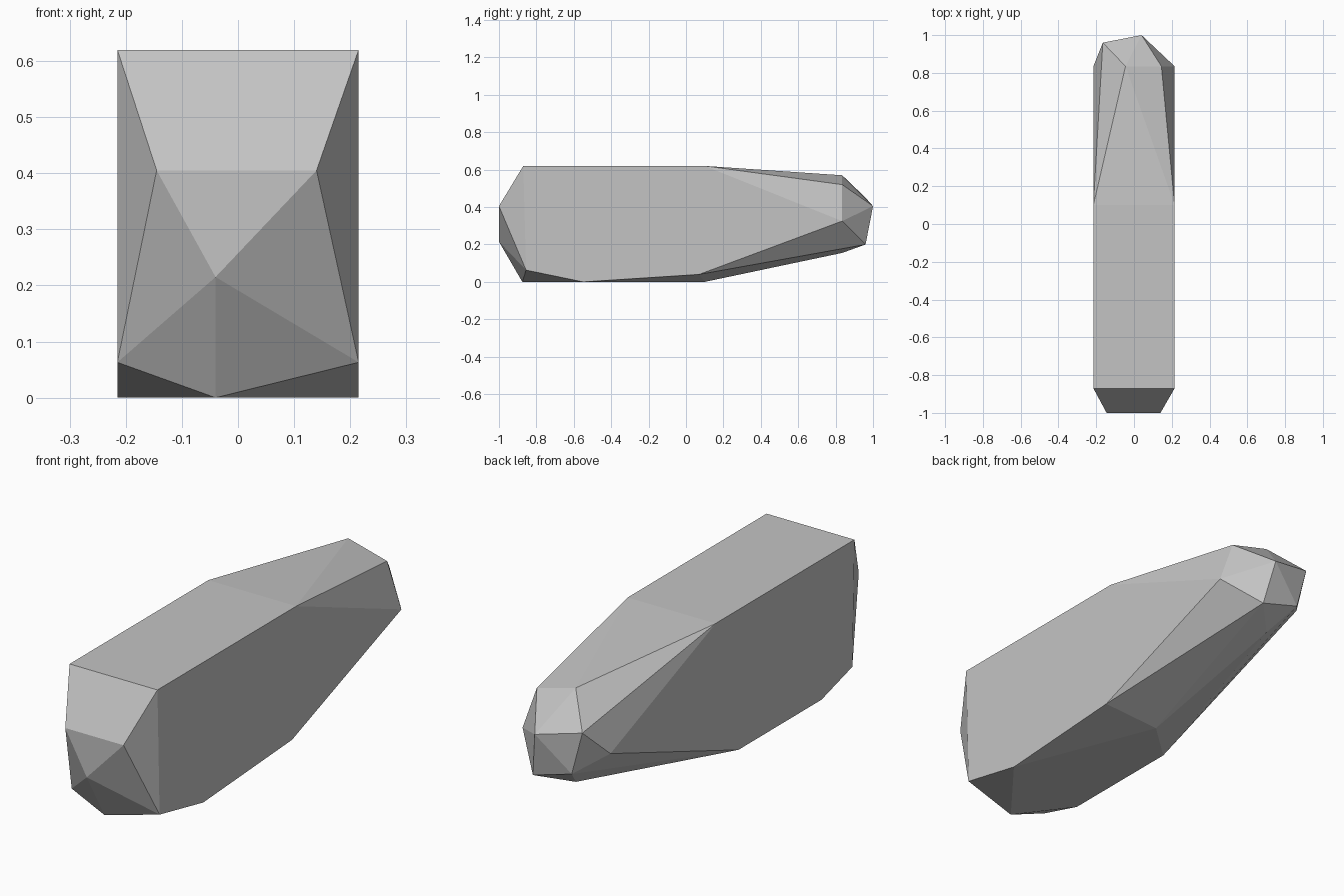
import bpy, bmesh, math

if "Cube" in bpy.data.objects:
    bpy.data.objects.remove(bpy.data.objects["Cube"])

# Plain grey stone
grey = bpy.data.materials.new("stone_grey")
grey.diffuse_color = (0.55, 0.55, 0.55, 1)
grey.use_nodes = True
grey.node_tree.nodes["Principled BSDF"].inputs["Base Color"].default_value = grey.diffuse_color

W = 0.215  # half width of the flat sides

# Corners of the faceted boulder, grouped by region
front_end = [(-0.145, -1, 0.405), (0.14, -1, 0.405), (-0.04, -1, 0.215), (-0.04, -0.875, 0)]
back_end = [(0.04, 1, 0.405), (0.077, 0.96, 0.2), (-0.113, 0.96, 0.255), (-0.165, 0.96, 0.45),
            (-0.045, 0.835, 0.57), (0.145, 0.835, 0.52), (-0.046, 0.835, 0.155)]
underside = [(-0.04, 0.1, 0), (W, -0.55, 0), (W, 0.07, 0.04), (-W, -0.64, 0), (-W, -0.06, 0)]
# Corners shared by both flat sides
sides = [(s * W, y, z) for s in (-1, 1)
         for y, z in ((-0.87, 0.62), (0.1, 0.62), (-0.855, 0.063), (0.835, 0.325))]

# Wrap the corners into one chiselled solid
bm = bmesh.new()
for co in front_end + back_end + underside + sides:
    bm.verts.new(co)
bmesh.ops.convex_hull(bm, input=bm.verts[:])
bmesh.ops.dissolve_limit(bm, angle_limit=math.radians(0.5), verts=bm.verts[:], edges=bm.edges[:])
bmesh.ops.recalc_face_normals(bm, faces=bm.faces[:])
mesh = bpy.data.meshes.new("boulder")
bm.to_mesh(mesh)
bm.free()
mesh.materials.append(grey)
bpy.context.collection.objects.link(bpy.data.objects.new("boulder", mesh))
